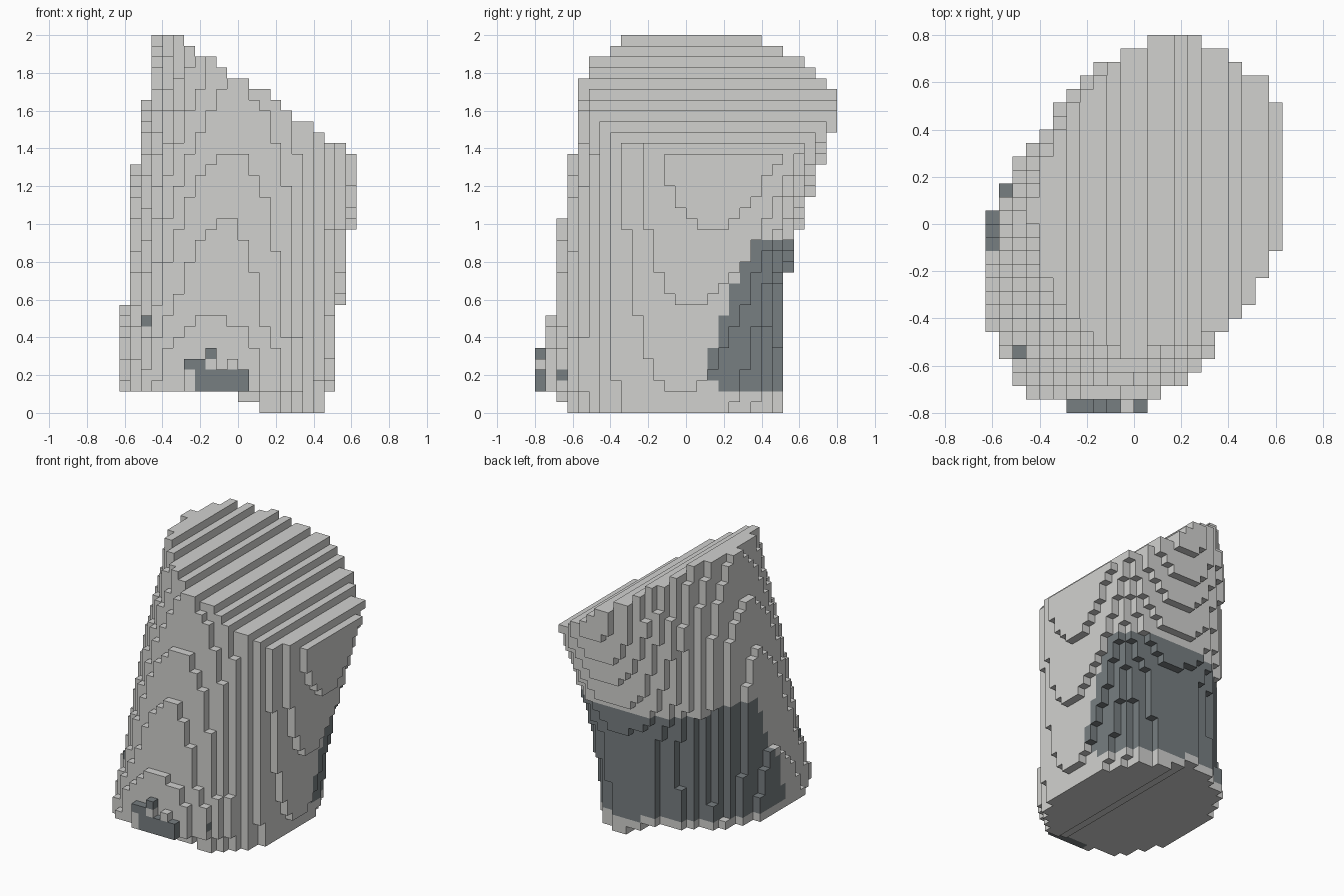
import bpy, bmesh

cube = bpy.data.objects.get("Cube")
if cube:
    bpy.data.objects.remove(cube, do_unlink=True)

S = 2 / 35                       # block size
XR, YR, ZR = range(-11, 11), range(-13, 14), range(35)
# height in blocks of the sloping top, column by column along x
TOP = [35, 35, 35, 35, 35, 35, 34, 33, 33, 32, 31,
       31, 30, 30, 29, 28, 27, 27, 26, 25, 25, 24]
# front lip: top block of each column, and its light blocks
LIP = {-5: 4, -4: 4, -3: 5, -2: 3, -1: 4, 0: 3}
LIP_LIGHT = {(-5, 2), (-5, 3), (-3, 4), (-1, 4)}


def make_material(name, rgb):
    m = bpy.data.materials.new(name)
    m.use_nodes = True
    col = (*rgb, 1)
    m.diffuse_color = col
    b = m.node_tree.nodes["Principled BSDF"]
    b.inputs["Base Color"].default_value = col
    b.inputs["Roughness"].default_value = 0.9
    return m


def layer_shape(k):
    """Extents of one layer and where along each side the extreme lies."""
    xmax = max(8.36 + 0.09 * k, 9.5 + (k - 9.7) / 6.8)
    xmin = max(-10.5 + 0.077 * (k - 9.5), -9.5 + (k - 22.5) / 6)
    ymax = min(14, max(9.0, 9.5 + 0.31 * (k - 12.8)))
    t = k - 17.5
    ymin = min(max(-11.5 + t / 9.5, -11.5 + t / 6.2), -12.5 - (8.2 - k) / 2.8, -9.55)
    ymin = max(ymin, -13.85) + (1 if k < 2 else 0)
    return (xmin, xmax, ymin, ymax,
            -2.9 + 0.115 * k,    # y of the left-hand extreme (-x)
            -1.5 + 0.21 * k,     # y of the +x extreme
            -3.0 + 0.09 * k,     # x of the front extreme
            1.0 + 0.08 * k)      # x of the back extreme


def corner(x, y, cx, cy, ex, ey, p):
    """Inside test for one rounded corner of a layer."""
    dx = max(0, (x - cx) / (ex - cx))
    dy = max(0, (y - cy) / (ey - cy))
    return dx ** p + dy ** p <= 1


def inside(i, j, k):
    if k >= TOP[i + 11] or (k == 0 and i < 2) or (k == 1 and i < 0):
        return False
    x, y = i + 0.5, j + 0.5
    x0, x1, y0, y1, yl, yr, xf, xb = layer_shape(k)
    return (corner(x, y, xb, yr, x1, y1, 2.4)
            and corner(x, y, xb, yl, x0, y1, 2.05 - 0.012 * k)
            and corner(x, y, xf, yr, x1, y0, 2.0)
            and corner(x, y, xf, yl, x0, y0, 2.45 - 0.02 * k))


def is_dark(i, j, k):
    """Dark front lip, a small front spot, and the patch round the lower back."""
    if j == -14:
        return (i, k) not in LIP_LIGHT
    if (i, k) == (-9, 8) and j < -5:
        return True
    x, y, z = (i + 0.5) * S, (j + 0.5) * S, (k + 0.5) * S
    if x > 0:
        return 0.12 < z < 0.92 and y > max(0.07 + 0.36 * (z - 0.15), 0.46 - 2 * z)
    return 0.18 < z < (0.98 if x < -0.4 else 0.9) and y > -0.2 + 0.3 * max(0, z - 0.3)


# Solid blocks, then only their exposed sides
cells = {(i, j, k) for i in XR for j in YR for k in ZR if inside(i, j, k)}
cells |= {(i, -14, k) for i, top in LIP.items() for k in range(2, top + 1)}
bm = bmesh.new()
corners = {}


def vert(p):
    if p not in corners:
        corners[p] = bm.verts.new((p[0] * S, p[1] * S, p[2] * S))
    return corners[p]


for c in sorted(cells):
    dark = is_dark(*c)
    for axis in range(3):
        u, v = (axis + 1) % 3, (axis + 2) % 3
        for side in (0, 1):
            n = list(c)
            n[axis] += 2 * side - 1
            if tuple(n) in cells:
                continue
            ring = []
            for a, b in ((0, 0), (1, 0), (1, 1), (0, 1)):
                p = list(c)
                p[axis] += side
                p[u] += a
                p[v] += b
                ring.append(vert(tuple(p)))
            face = bm.faces.new(ring if side else ring[::-1])
            # one dark fleck on the +x side, behind the lip
            fleck = axis == 0 and side == 1 and c[1:] == (-12, 3)
            face.material_index = int(dark or fleck)

mesh = bpy.data.meshes.new("stepped_block")
bm.to_mesh(mesh)
bm.free()
mesh.materials.append(make_material("light_grey", (0.64, 0.64, 0.625)))
mesh.materials.append(make_material("dark_slate", (0.185, 0.21, 0.22)))
block = bpy.data.objects.new("stepped_block", mesh)
bpy.context.collection.objects.link(block)
